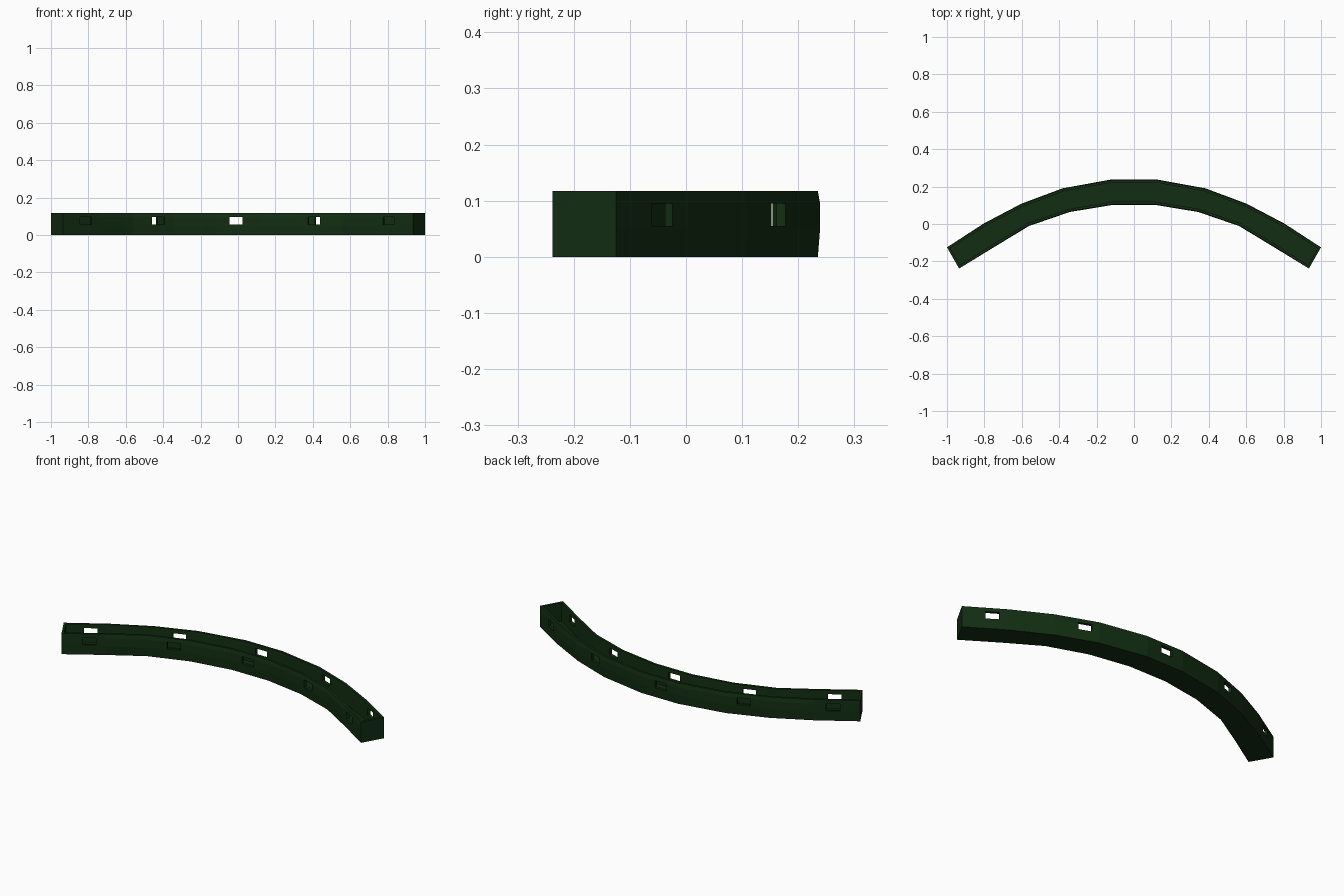
import bpy, bmesh, math
from mathutils import Vector, Matrix

cube = bpy.data.objects.get("Cube")
if cube:
    bpy.data.objects.remove(cube, do_unlink=True)

HEIGHT, WALL, FLOOR = 0.117, 0.013, 0.012

green = bpy.data.materials.new("dark_green")
green.use_nodes = True
color = (0.006, 0.027, 0.006, 1)
green.diffuse_color = color
green.node_tree.nodes["Principled BSDF"].inputs["Base Color"].default_value = color

# Front and back edge of the arc at each bend, for the left half
half = [((0.115, 0.106), (0.115, 0.235)),
        ((0.345, 0.068), (0.38, 0.187)),
        ((0.563, -0.007), (0.60, 0.105)),
        ((0.745, -0.117), (0.80, 0.0)),
        ((0.935, -0.238), (1.0, -0.125))]
half = [(Vector(f), Vector(b)) for f, b in half]


def mirrored(pairs):
    flip = lambda v: Vector((-v.x, v.y))
    return [(flip(f), flip(b)) for f, b in reversed(pairs)] + pairs


def new_object(name, bm):
    bmesh.ops.recalc_face_normals(bm, faces=bm.faces)
    mesh = bpy.data.meshes.new(name)
    bm.to_mesh(mesh)
    bm.free()
    ob = bpy.data.objects.new(name, mesh)
    bpy.context.collection.objects.link(ob)
    mesh.materials.append(green)
    return ob


def sweep(name, pairs, levels):
    """Join cross-sections; levels are (height, outward bulge)."""
    bm = bmesh.new()
    rings = []
    for i, (f, b) in enumerate(pairs):
        out = (b - f).normalized()
        at_end = i in (0, len(pairs) - 1)
        ring = []
        for z, bulge in levels:
            p = f if at_end else f - out * bulge
            ring.append(bm.verts.new((p.x, p.y, z)))
        for z, bulge in reversed(levels):
            p = b if at_end else b + out * bulge
            ring.append(bm.verts.new((p.x, p.y, z)))
        rings.append(ring)
    n = len(rings[0])
    for r, s in zip(rings, rings[1:]):
        for k in range(n):
            bm.faces.new((r[k], r[(k + 1) % n], s[(k + 1) % n], s[k]))
    bm.faces.new(rings[0])
    bm.faces.new(rings[-1])
    return new_object(name, bm)


def cut(target, cutter):
    cutter.hide_render = True
    mod = target.modifiers.new("cut", "BOOLEAN")
    mod.operation = "DIFFERENCE"
    mod.solver = "EXACT"
    mod.object = cutter
    bpy.context.view_layer.objects.active = target
    bpy.ops.object.modifier_apply(modifier=mod.name)
    bpy.data.objects.remove(cutter, do_unlink=True)


# Curved trough body with slightly swollen long walls
trough = sweep("curved_trough", mirrored(half),
               [(0, 0), (0.05, 0.004), (0.095, 0.004), (HEIGHT, 0)])

# Open cavity inside the walls and above the floor
inner = []
for f, b in half:
    step = (b - f).normalized() * WALL
    inner.append((f + step, b - step))
along = (half[-1][1] - half[-2][1]).normalized() * WALL
inner[-1] = tuple(p - along for p in inner[-1])
cut(trough, sweep("cavity_cutter", mirrored(inner),
                  [(FLOOR, 0), (HEIGHT + 0.05, 0)]))

# Five rectangular slots through both long walls
for x, y, angle in [(-0.01, 0.17, 0), (0.43, 0.107, -20), (-0.45, 0.102, 20),
                    (0.845, -0.09, -31), (-0.855, -0.095, 31)]:
    bm = bmesh.new()
    place = (Matrix.Translation((x, y, 0.075))
             @ Matrix.Rotation(math.radians(angle), 4, "Z")
             @ Matrix.Diagonal((0.07, 0.3, 0.04, 1)))
    bmesh.ops.create_cube(bm, size=1, matrix=place)
    cut(trough, new_object("slot_cutter", bm))
